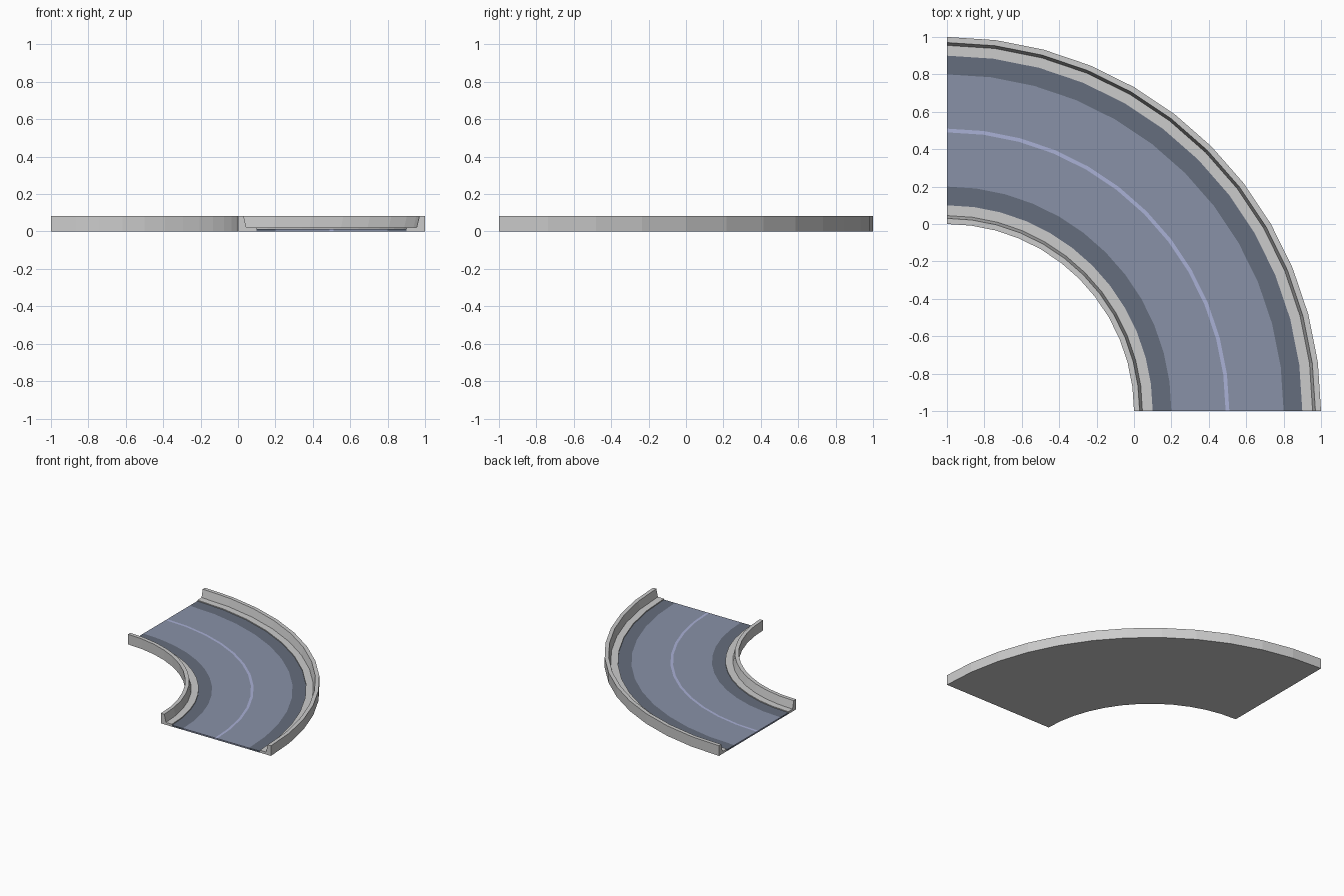
import bpy
from math import cos, sin, pi

if "Cube" in bpy.data.objects:
    bpy.data.objects.remove(bpy.data.objects["Cube"])

STEPS = 12           # facets over the quarter turn
CX = CY = -1.0       # pivot of the curve
ROAD_Z = 0.012
LIP_Z = 0.02
WALL_Z = 0.083


def material(name, rgb):
    m = bpy.data.materials.new(name)
    m.diffuse_color = (*rgb, 1)
    m.use_nodes = True
    m.node_tree.nodes["Principled BSDF"].inputs["Base Color"].default_value = m.diffuse_color
    return m


def sweep(name, profile, mat=None, capped=True):
    """Turn a (radius, height) profile through 90 degrees; caps reach the ground."""
    n = len(profile)
    verts, faces = [], []
    for s in range(STEPS + 1):
        a = s * pi / 2 / STEPS
        verts += [(CX + r * cos(a), CY + r * sin(a), z) for r, z in profile]
    for s in range(STEPS):
        for i in range(n - 1):
            k = s * n + i
            faces.append((k, k + 1, k + n + 1, k + n))
    if capped:
        for s in (0, STEPS):
            loop = [s * n + i for i in range(n)]
            a = s * pi / 2 / STEPS
            for i in (n - 1, 0):
                r, z = profile[i]
                if z > 0:
                    loop.append(len(verts))
                    verts.append((CX + r * cos(a), CY + r * sin(a), 0))
            faces.append(loop[::-1] if s == 0 else loop)
    mesh = bpy.data.meshes.new(name)
    mesh.from_pydata(verts, [], faces)
    mesh.update()
    if mat:
        mesh.materials.append(mat)
    obj = bpy.data.objects.new(name, mesh)
    bpy.context.collection.objects.link(obj)
    return obj


asphalt = material("asphalt", (0.25, 0.285, 0.39))
shoulder = material("shoulder", (0.13, 0.155, 0.205))
paint = material("line_paint", (0.40, 0.44, 0.67))

# Kerbs: ground, wall, wall top, slope, flat lip, step down to the road
inner = [(1.0, 0), (1.0, WALL_Z), (1.03, WALL_Z), (1.045, LIP_Z),
         (1.10, LIP_Z), (1.10, ROAD_Z)]
outer = [(3 - r, z) for r, z in reversed(inner)]
sweep("inner_kerb", inner)
sweep("outer_kerb", outer)

# Road surface bands
for name, r0, r1, mat in (
        ("inner_shoulder", 1.10, 1.20, shoulder),
        ("inner_lane", 1.20, 1.49, asphalt),
        ("centre_line", 1.49, 1.51, paint),
        ("outer_lane", 1.51, 1.80, asphalt),
        ("outer_shoulder", 1.80, 1.90, shoulder)):
    sweep(name, [(r0, ROAD_Z), (r1, ROAD_Z)], mat)

# Flat underside
sweep("underside", [(2.0, 0), (1.0, 0)], capped=False)
